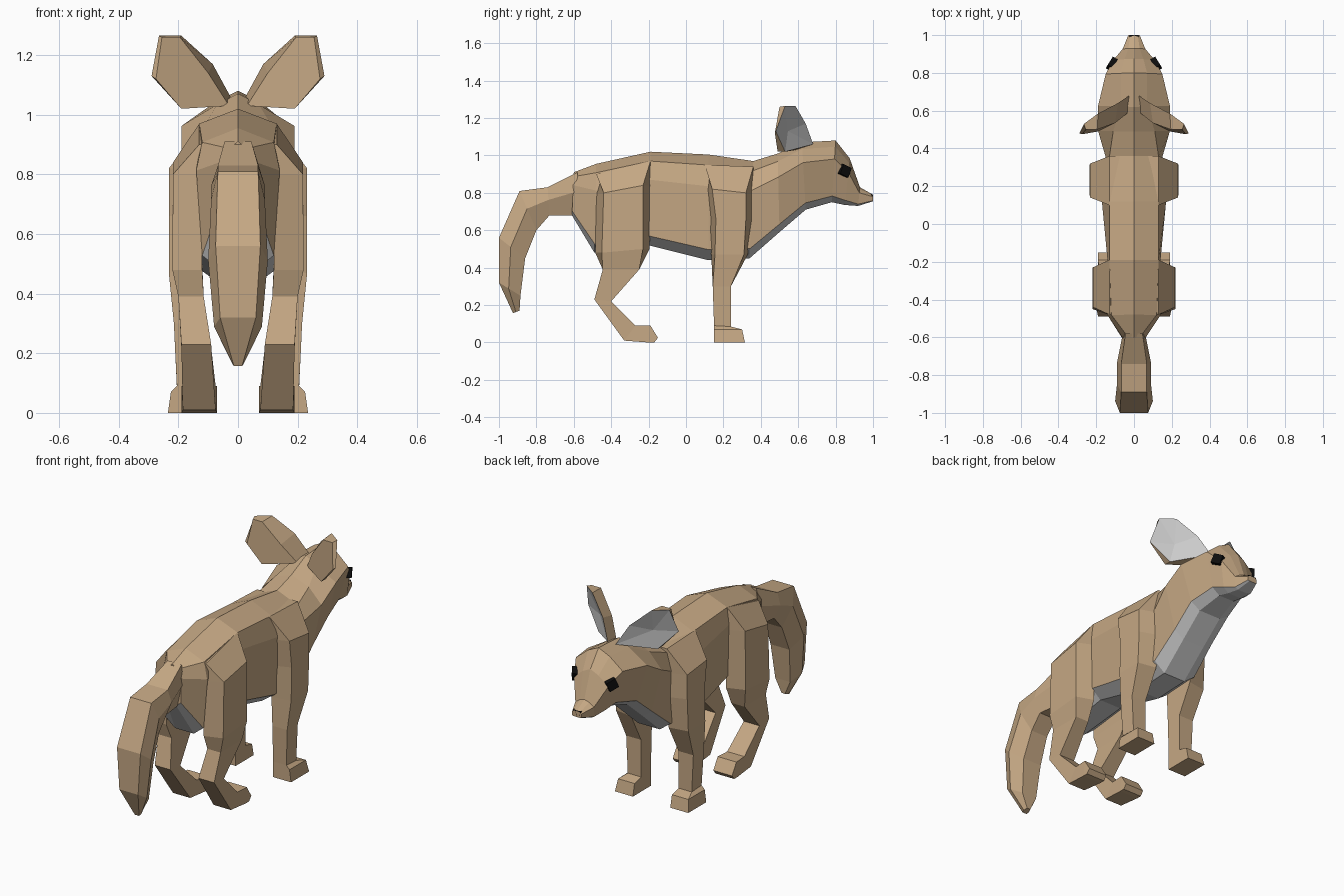
import bpy, bmesh
from mathutils import Vector, Matrix

if "Cube" in bpy.data.objects:
    bpy.data.objects.remove(bpy.data.objects["Cube"])


def material(name, rgb):
    m = bpy.data.materials.new(name)
    m.diffuse_color = (*rgb, 1)
    m.use_nodes = True
    m.node_tree.nodes["Principled BSDF"].inputs["Base Color"].default_value = m.diffuse_color
    return m


FUR = material("tan_fur", (0.56, 0.39, 0.23))
PALE = material("grey_fur", (0.6, 0.6, 0.6))
BLACK = material("black", (0.004, 0.004, 0.004))


def finish(name, bm, mats, mirror=False):
    bmesh.ops.recalc_face_normals(bm, faces=bm.faces)
    me = bpy.data.meshes.new(name)
    bm.to_mesh(me)
    bm.free()
    for m in mats:
        me.materials.append(m)
    ob = bpy.data.objects.new(name, me)
    bpy.context.collection.objects.link(ob)
    if mirror:
        mod = ob.modifiers.new("Mirror", 'MIRROR')
        mod.use_mirror_merge = False
    return ob


def loft(name, rings, mirror=False, pale=()):
    """Skin a list of equal rings; strips listed in pale become grey."""
    bm = bmesh.new()
    vs = [[bm.verts.new(p) for p in r] for r in rings]
    n = len(vs[0])
    for a, b in zip(vs, vs[1:]):
        for i in range(n):
            j = (i + 1) % n
            f = bm.faces.new((a[i], a[j], b[j], b[i]))
            f.material_index = 1 if i in pale else 0
    bm.faces.new(vs[0])
    bm.faces.new(vs[-1])
    return finish(name, bm, (FUR, PALE), mirror)


def cross_section(top, bottom, half):
    """Symmetric ring: half = [(fraction from top to bottom, half width)]."""
    def pt(t, x):
        return (x, top[0] + (bottom[0] - top[0]) * t, top[1] + (bottom[1] - top[1]) * t)
    right = [pt(t, w) for t, w in half]
    left = [pt(t, -w) for t, w in reversed(half) if w > 0]
    return right + left


# Torso, neck and head: top y z, bottom y z, four half widths going down
BODY = [
    (-.60, .91, -.61, .68, .03, .06, .06, .03),
    (-.48, .955, -.49, .48, .12, .14, .12, .06),
    (-.19, 1.02, -.20, .52, .13, .14, .13, .07),
    (.12, 1.005, .12, .44, .13, .17, .15, .07),
    (.36, .97, .34, .45, .13, .15, .14, .07),
    (.49, 1.01, .50, .59, .11, .19, .13, .07),
    (.62, 1.07, .64, .71, .07, .19, .13, .07),
    (.80, 1.08, .78, .75, .07, .15, .10, .05),
    (.875, .985, .85, .735, .05, .11, .08, .045),
    (.93, .83, .92, .73, .03, .06, .055, .035),
    (1.0, .79, 1.0, .755, .02, .03, .03, .02),
]
loft("body_and_head",
     [cross_section(s[:2], s[2:4], [(0, 0), *zip((.1, .3, .9, 1), s[4:])]) for s in BODY],
     pale=(3, 4, 5))

# Tail: outer y z, inner y z, half width
TAIL = [
    (-.58, .91, -.59, .68, .06),
    (-.74, .83, -.73, .68, .09),
    (-.89, .81, -.80, .60, .09),
    (-1.0, .56, -.86, .45, .10),
    (-1.0, .32, -.885, .25, .08),
    (-.925, .157, -.89, .17, .018),
]
loft("tail", [cross_section(s[:2], s[2:4], [(0, s[4] * .75), (.45, s[4]), (1, s[4] * .6)])
              for s in TAIL])


def leg(name, sections):
    """Section: rear y z, front y z, inner x, outer x, flare of the inner side."""
    loft(name, [[(x0, ry - k, rz), (x1, ry, rz), (x1, fy, fz), (x0, fy + k, fz)]
                for ry, rz, fy, fz, x0, x1, k in sections], mirror=True)


leg("front_legs", [
    (.10, .95, .36, .94, .05, .13, 0),
    (.14, .82, .32, .80, .12, .232, .04),
    (.16, .66, .32, .66, .12, .232, .04),
    (.155, .47, .31, .47, .12, .232, .02),
    (.143, .30, .24, .30, .12, .215, 0),
    (.15, .09, .24, .085, .12, .205, 0),
    (.15, .07, .30, .07, .12, .225, 0),
    (.15, 0, .315, 0, .12, .235, 0),
])
leg("hind_legs", [
    (-.48, .90, -.19, .97, .05, .13, 0),
    (-.44, .80, -.23, .84, .12, .218, .045),
    (-.45, .48, -.23, .50, .12, .22, .035),
    (-.445, .39, -.25, .39, .115, .20, 0),
    (-.49, .23, -.40, .22, .09, .19, 0),
    (-.33, .01, -.27, .09, .075, .185, 0),
    (-.20, 0, -.19, .09, .07, .19, 0),
    (-.17, 0, -.15, .025, .07, .19, 0),
])

# Ears: front rim with a sunken grey inside, and a smaller back rim
RIM = [(.025, .68, 1.06), (.085, .64, 1.17), (.19, .585, 1.265),
       (.265, .53, 1.265), (.29, .48, 1.13), (.19, .53, 1.02)]
BACK = [(.03, .59, 1.03), (.10, .535, 1.14), (.195, .50, 1.26),
        (.255, .50, 1.26), (.275, .475, 1.12), (.19, .49, 1.02)]
bm = bmesh.new()
rim = [bm.verts.new(p) for p in RIM]
back = [bm.verts.new(p) for p in BACK]
hollow = bm.verts.new((.17, .545, 1.13))
for i in range(6):
    j = (i + 1) % 6
    bm.faces.new((rim[i], rim[j], back[j], back[i]))
    bm.faces.new((rim[i], rim[j], hollow)).material_index = 1
bm.faces.new(back)
finish("ears", bm, (FUR, PALE), mirror=True)


def box(name, centre, size, rot=(0, 0, 0), mirror=False):
    bm = bmesh.new()
    turn = Matrix.Rotation(rot[2], 4, 'Z') @ Matrix.Rotation(rot[0], 4, 'X')
    bmesh.ops.create_cube(bm, size=1, matrix=Matrix.Translation(Vector(centre)) @ turn
                          @ Matrix.Diagonal((*size, 1)))
    finish(name, bm, (BLACK,), mirror)


# Eyes and nose
box("eyes", (.118, .848, .918), (.03, .055, .055), (-.4, 0, .55), mirror=True)
box("nose", (0, .99, .778), (.05, .02, .026))
